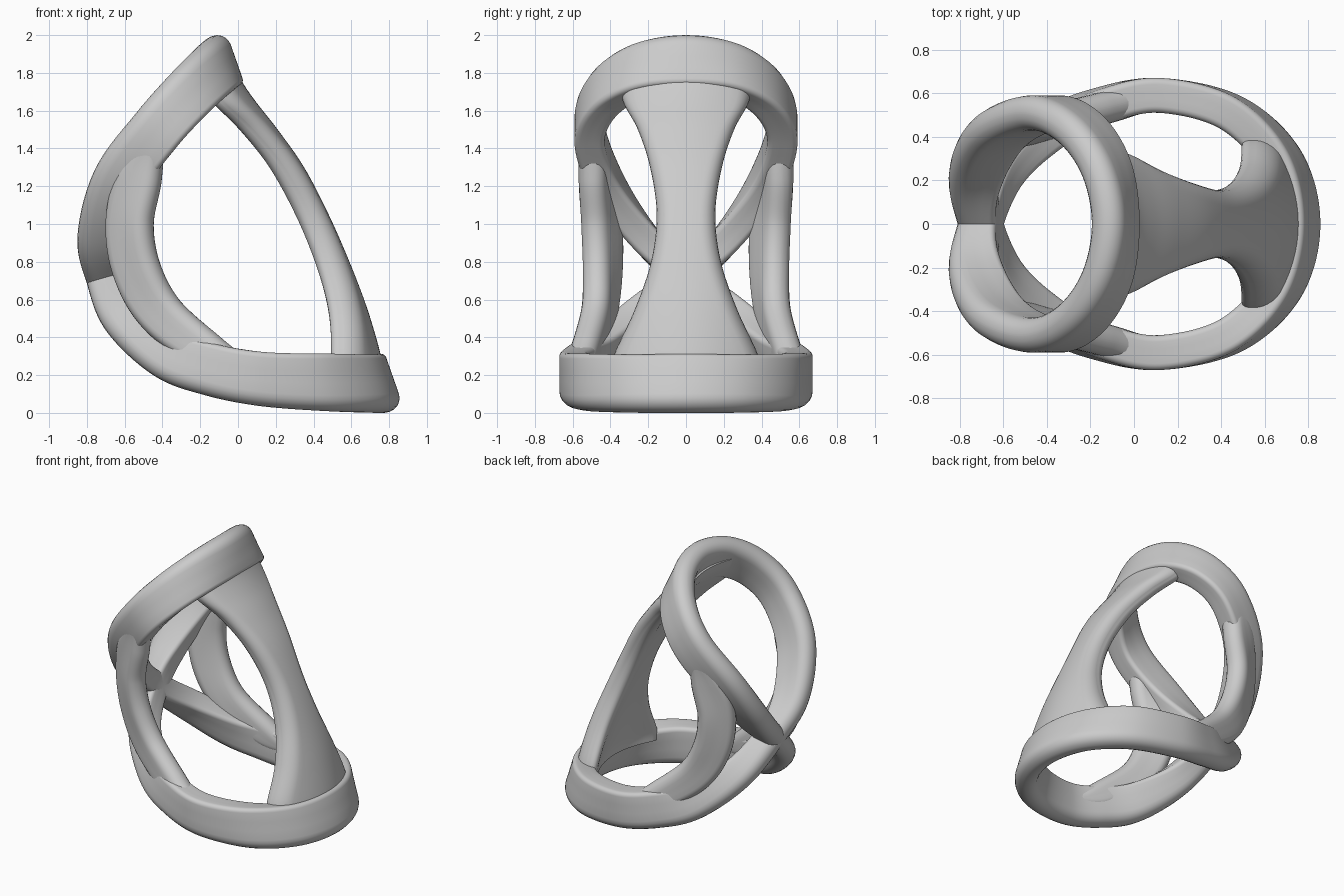
import bpy
import bmesh
import math
from mathutils import Vector

cube = bpy.data.objects.get("Cube")
if cube:
    bpy.data.objects.remove(cube, do_unlink=True)

GREY = (0.6, 0.6, 0.6, 1.0)
grey = bpy.data.materials.new("plain grey")
grey.use_nodes = True
grey.diffuse_color = GREY
grey.node_tree.nodes["Principled BSDF"].inputs["Base Color"].default_value = GREY


def spline(rows, steps, closed=False):
    """Smooth interpolation through rows of numbers."""
    n = len(rows)
    pick = (lambda i: rows[i % n]) if closed else (lambda i: rows[max(0, min(n - 1, i))])
    out = []
    for i in range(n if closed else n - 1):
        for k in range(steps):
            t = k / steps
            out.append([0.5 * (2 * b + (c - a) * t + (2 * a - 5 * b + 4 * c - d) * t * t
                               + (3 * b - a - 3 * c + d) * t ** 3)
                        for a, b, c, d in zip(pick(i - 1), pick(i), pick(i + 1), pick(i + 2))])
    return out if closed else out + [list(rows[-1])]


def rounded(hu, hv, r_far, r_near, sub=3):
    """Rounded rectangle; r_far rounds the +u side, r_near the -u side."""
    arcs = []
    for q, (su, sv) in enumerate(((1, 1), (-1, 1), (-1, -1), (1, -1))):
        r = min(r_far if su > 0 else r_near, hu, hv)
        for k in range(6):
            a = math.pi / 2 * (q + k / 5)
            arcs.append((su * (hu - r) + r * math.cos(a), sv * (hv - r) + r * math.sin(a)))
    pts = []
    for i, (u, v) in enumerate(arcs):
        u2, v2 = arcs[(i + 1) % len(arcs)]
        n = sub if i % 6 == 5 else 1
        pts += [(u + (u2 - u) * k / n, v + (v2 - v) * k / n) for k in range(n)]
    return pts


def loft(name, sections, closed=False):
    bm = bmesh.new()
    rings = [[bm.verts.new(p) for p in s] for s in sections]
    pairs = list(zip(rings, rings[1:])) + ([(rings[-1], rings[0])] if closed else [])
    for a, b in pairs:
        for i in range(len(a)):
            j = (i + 1) % len(a)
            bm.faces.new((a[i], a[j], b[j], b[i]))
    if not closed:
        bm.faces.new(rings[0])
        bm.faces.new(rings[-1])
    bmesh.ops.recalc_face_normals(bm, faces=bm.faces)
    mesh = bpy.data.meshes.new(name)
    bm.to_mesh(mesh)
    bm.free()
    mesh.materials.append(grey)
    obj = bpy.data.objects.new(name, mesh)
    bpy.context.collection.objects.link(obj)
    bpy.ops.object.select_all(action="DESELECT")
    obj.select_set(True)
    bpy.context.view_layer.objects.active = obj
    bpy.ops.object.shade_smooth_by_angle(angle=math.radians(50))
    return obj


def sweep(name, rows, thick, r_far, r_near, closed=False):
    """Rows hold position, width direction and half width."""
    path = spline(rows, 14, closed)
    n = len(path)
    sections = []
    for i, row in enumerate(path):
        prev = path[i - 1] if closed or i else row
        nxt = path[(i + 1) % n] if closed or i < n - 1 else row
        tangent = (Vector(nxt[:3]) - Vector(prev[:3])).normalized()
        axis = Vector(row[3:6])
        axis = (axis - tangent * axis.dot(tangent)).normalized()
        side = tangent.cross(axis)
        sections.append([Vector(row[:3]) + axis * u + side * v
                         for u, v in rounded(row[6], thick, r_far, r_near)])
    return loft(name, sections, closed)


# Folded figure-eight band: upper loop, back crossing, lower loop
TOP = (-0.09, 0, 1.855, -0.33, 0, 0.94, 0.147)
UPPER = [
    (-0.135, 0.255, 1.815, -0.45, 0, 0.9, 0.145),
    (-0.26, 0.44, 1.69, -0.6, 0, 0.8, 0.142),
    (-0.43, 0.51, 1.5, -0.73, 0, 0.68, 0.14),
    (-0.63, 0.42, 1.23, -0.88, 0, 0.48, 0.14),
    (-0.73, 0.22, 0.93, -1, 0, 0.05, 0.12),
]
CROSS = (-0.71, 0, 0.715, -1, 0, -0.27, 0.095)
LOWER = [
    (-0.61, 0.25, 0.5, -0.8, 0, -0.6, 0.11),
    (-0.38, 0.445, 0.31, -0.5, 0, -0.87, 0.13),
    (-0.15, 0.545, 0.23, -0.25, 0, -0.97, 0.138),
    (0.12, 0.59, 0.18, 0, 0, -1, 0.143),
    (0.45, 0.51, 0.16, 0.2, 0, -0.98, 0.15),
    (0.675, 0.295, 0.15, 0.3, 0, -0.95, 0.15),
]
FRONT = (0.75, 0, 0.15, 0.33, 0, -0.94, 0.153)


def flip(rows):
    return [(r[0], -r[1]) + r[2:] for r in rows]


loop = ([TOP] + UPPER + [CROSS] + flip(LOWER) + [FRONT]
        + LOWER[::-1] + [CROSS] + flip(UPPER)[::-1])
sweep("figure_eight_band", loop, 0.08, 0.075, 0.03, closed=True)

# Side struts between the two loops
STRUT = [
    (-0.44, 0.508, 1.46, 1, 0, 0, 0.06),
    (-0.52, 0.48, 1.25, 0.95, 0.3, 0, 0.12),
    (-0.57, 0.45, 1.0, 0.85, 0.5, 0, 0.13),
    (-0.53, 0.445, 0.75, 0.85, 0.45, 0.2, 0.13),
    (-0.4, 0.465, 0.52, 0.6, 0.25, 0.8, 0.12),
    (-0.15, 0.53, 0.32, 0.5, 0.1, 0.85, 0.1),
    (0.02, 0.58, 0.24, 0.4, 0, 0.9, 0.06),
]
strut = sweep("side_struts", STRUT, 0.075, 0.07, 0.05)
mirror = strut.modifiers.new("mirror", "MIRROR")
mirror.use_axis = (False, True, False)

# Waisted panel joining the loops: outer x, z, half width
PANEL = [
    (-0.01, 1.82, 0.33), (0.03, 1.74, 0.345), (0.1, 1.64, 0.33), (0.21, 1.5, 0.255),
    (0.35, 1.3, 0.19), (0.48, 1.05, 0.155), (0.59, 0.8, 0.185),
    (0.685, 0.55, 0.27), (0.755, 0.31, 0.38), (0.765, 0.22, 0.39),
]
HALF = 0.085
loft("waisted_panel", [
    [(x - HALF + v - 0.85 * u * u, u, z) for u, v in rounded(w, HALF, 0.07, 0.07, 14)]
    for x, z, w in spline(PANEL, 6)])
